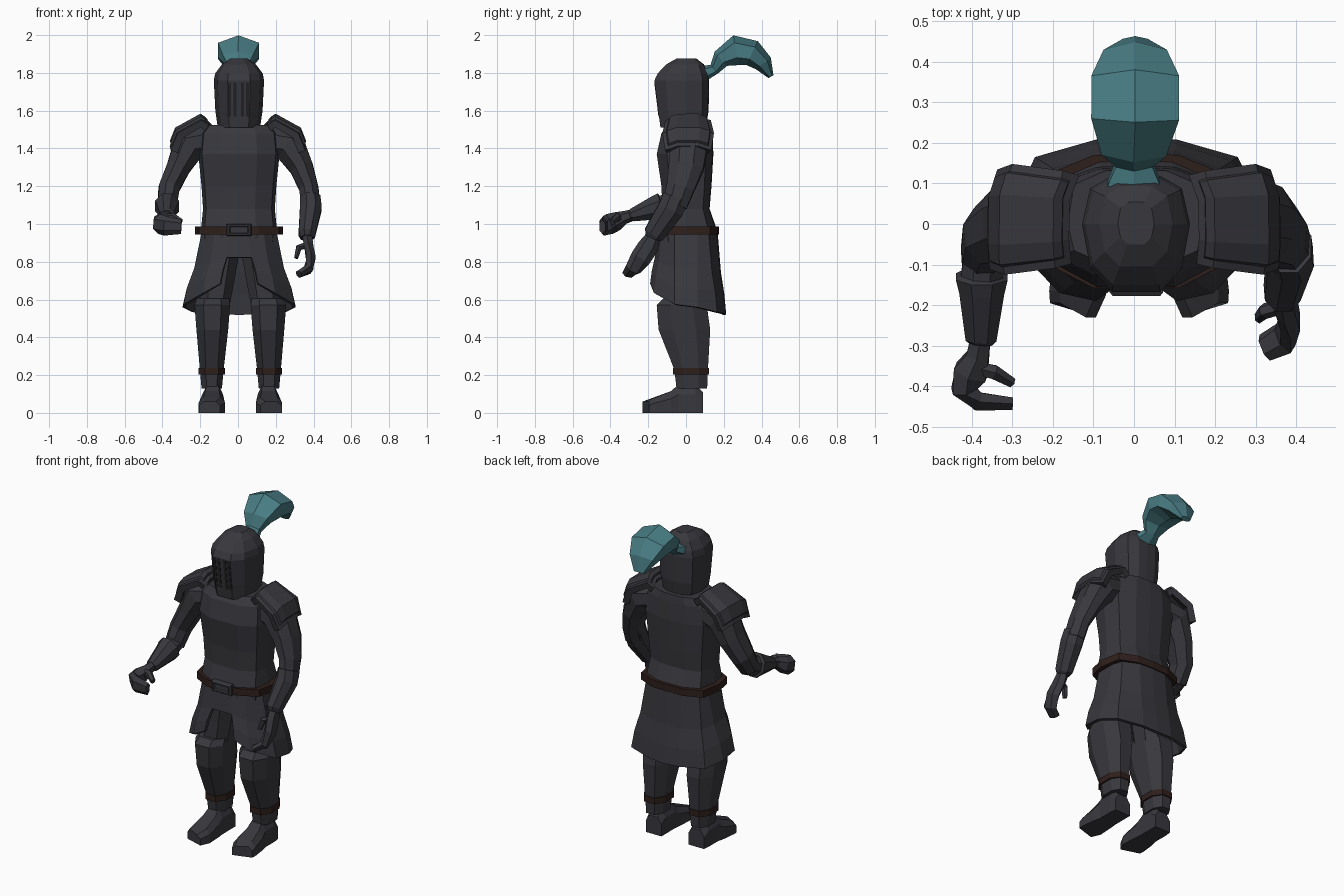
import bpy, bmesh
from math import sin, cos, pi
from mathutils import Vector

cube = bpy.data.objects.get("Cube")
if cube:
    bpy.data.objects.remove(cube)


def material(name, rgb):
    m = bpy.data.materials.new(name)
    m.use_nodes = True
    color = (*rgb, 1)
    m.diffuse_color = color
    m.node_tree.nodes["Principled BSDF"].inputs["Base Color"].default_value = color
    return m


STEEL = material("dark steel", (.040, .039, .047))
LEATHER = material("brown leather", (.028, .014, .0115))
TEAL = material("teal feather", (.064, .2, .225))
SHADOW = material("slit black", (.016, .016, .018))


def finish(name, bm, mat):
    mesh = bpy.data.meshes.new(name)
    bm.to_mesh(mesh)
    bm.free()
    mesh.materials.append(mat)
    ob = bpy.data.objects.new(name, mesh)
    bpy.context.collection.objects.link(ob)
    return ob


def loft(name, rings, mat):
    """Skin closed rings with equal point counts and cap both ends."""
    bm = bmesh.new()
    rows = [[bm.verts.new(p) for p in r] for r in rings]
    n = len(rows[0])
    for a, b in zip(rows, rows[1:]):
        for i in range(n):
            j = (i + 1) % n
            bm.faces.new((a[i], a[j], b[j], b[i]))
    bm.faces.new(rows[0])
    bm.faces.new(rows[-1])
    bmesh.ops.recalc_face_normals(bm, faces=bm.faces)
    return finish(name, bm, mat)


def tube(name, path, mat=STEEL, up=(0, 0, 1), n=6, turn=pi / 2):
    """Path entries are x, y, z, half width, half height."""
    pts = [Vector(p[:3]) for p in path]
    rings = []
    for i, (c, p) in enumerate(zip(pts, path)):
        t = (pts[min(i + 1, len(pts) - 1)] - pts[max(i - 1, 0)]).normalized()
        side = t.cross(Vector(up)).normalized()
        top = side.cross(t)
        angles = [turn + 2 * pi * k / n for k in range(n)]
        rings.append([c + side * cos(a) * p[3] + top * sin(a) * p[4] for a in angles])
    return loft(name, rings, mat)


def section(w, front, back, z, corner, cx=.005):
    """Body cross-section with a flat front and a gentle back ridge."""
    half = [(.45, front), (corner, front * .65), (1, 0), (corner, back * .72), (.45, back * .97)]
    mirrored = [(-x, y) for x, y in reversed(half)]
    return [(cx + w * x, y, z) for x, y in half + [(0, back)] + mirrored]


def body(name, rows, mat=STEEL, corner=.91):
    return loft(name, [section(*r, corner) for r in rows], mat)


# Helmet with visor slits
body("helmet", [(.112, -.135, .105, 1.51), (.125, -.147, .12, 1.6), (.133, -.167, .122, 1.76),
                (.126, -.15, .115, 1.797), (.09, -.105, .095, 1.845), (.045, -.05, .055, 1.876)], corner=.85)
for i, x in enumerate((-.044, -.017, .025, .05)):
    rings = [[(x + dx, y + dy, z) for dx, dy in ((-.008, 0), (.008, 0), (.008, .006), (-.008, .006))]
             for y, z in ((-.146, 1.57), (-.168, 1.75))]
    loft(f"visor_slit_{i + 1}", rings, SHADOW)

# Plume
tube("plume", [(0, .10, 1.80, .075, .04), (0, .15, 1.82, .052, .03), (0, .185, 1.875, .092, .05),
               (.003, .265, 1.92, .125, .08), (.003, .35, 1.905, .125, .07), (.003, .41, 1.85, .09, .05),
               (.003, .45, 1.78, .035, .015)], TEAL)

# Torso, belt and buckle
body("torso", [(.195, -.14, .15, .88), (.2, -.15, .16, .98), (.19, -.125, .125, 1.08),
               (.198, -.13, .135, 1.2), (.215, -.155, .145, 1.37), (.205, -.13, .14, 1.48),
               (.168, -.1, .135, 1.525)])
body("belt", [(.232, -.158, .175, .945), (.232, -.158, .175, .988)], LEATHER)
rings = [[(.006 + sx * w, y, .968 + sz * h) for sx, sz in ((-1, -1), (1, -1), (1, 1), (-1, 1))]
         for w, h, y in ((.066, .032, -.14), (.066, .032, -.168), (.058, .026, -.178),
                         (.05, .019, -.178), (.045, .015, -.168))]
loft("buckle", rings, STEEL)

# Flared skirt, open at the front below the waist
top = [(.045, -.15), (.13, -.13), (.2, -.06), (.2, .06), (.18, .12), (.09, .163), (0, .168)]
hem = [(.10, -.19, .685), (.19, -.17, .635), (.295, -.06, .575), (.3, .06, .56), (.25, .165, .535),
       (.10, .208, .525), (0, .213, .52)]


def skirt_row(t, spread):
    row = [(a[0] + (b[0] - a[0]) * spread, a[1] + (b[1] - a[1]) * spread, .95 + (b[2] - .95) * t)
           for a, b in zip(top, hem)]
    return [(.006 + x, y, z) for x, y, z in row + [(-x, y, z) for x, y, z in row[-2::-1]]]


bm = bmesh.new()
rows = [[bm.verts.new(p) for p in skirt_row(*ts)] for ts in ((0, 0), (.48, .38), (.75, .78), (1, 1))]
for k, (a, b) in enumerate(zip(rows, rows[1:])):
    for i in range(len(a) - 1):
        bm.faces.new((a[i], a[i + 1], b[i + 1], b[i]))
    if k == 0:
        bm.faces.new((a[-1], a[0], b[0], b[-1]))
bmesh.ops.recalc_face_normals(bm, faces=bm.faces)
skirt = finish("skirt", bm, STEEL)
skirt.modifiers.new("thickness", "SOLIDIFY").thickness = .018


def leg_ring(cx, rx, front, back, z, s, dx):
    cy, ry = (front + back) / 2, (back - front) / 2
    shape = ((.5, -1), (1, -.45), (1, .45), (.5, 1), (-.5, 1), (-1, .45), (-1, -.45), (-.5, -1))
    return [(s * (cx + rx * x) + dx, cy + ry * y, z) for x, y in shape]


# Legs, boots and shoulder plates; the stance is shifted slightly sideways
for s, side, dx in ((1, "left", .004), (-1, "right", .021)):
    def leg(name, rows, mat=STEEL):
        loft(f"{side}_{name}", [leg_ring(*r, s, dx) for r in rows], mat)

    leg("thigh", [(.105, .1, -.11, .11, .9), (.13, .09, -.1, .11, .7), (.15, .075, -.1, .1, .52)])
    leg("greave", [(.154, .086, -.12, .09, .605), (.157, .094, -.155, .11, .57), (.157, .084, -.145, .128, .44),
                   (.16, .063, -.062, .116, .23), (.16, .054, -.05, .112, .13)])
    leg("ankle_strap", [(.16, .07, -.068, .121, .202), (.16, .07, -.068, .121, .238)], LEATHER)
    # Boot sections run heel to toe; the outer toe is swept back
    boot = [(.09, .1, .205, .11, 0), (.05, .1, .21, .15, 0), (-.04, .1, .21, .15, 0), (-.08, .095, .22, .115, 0),
            (-.175, .09, .23, .08, .01), (-.23, .115, .228, .06, .035)]
    rings = [[(s * x + dx, y + back, z) for x, back, z in
              ((x0, 0, 0), (x1, k, 0), (x1, k, h * .65), (x1 - .025, k, h), (x0 + .025, 0, h), (x0, 0, h * .65))]
             for y, x0, x1, h, k in boot]
    loft(f"{side}_boot", rings, STEEL)

    # Shoulder plate: an arch that narrows toward the neck
    arch = [(.16, 1.545, .8), (.2, 1.572, .88), (.325, 1.503, 1), (.362, 1.412, .9)]
    bm = bmesh.new()
    rows = [[bm.verts.new((s * (x + shift), .01 + y * wide, z - drop)) for x, z, wide in arch]
            for y, drop, shift in ((-.135, .022, -.006), (-.06, 0, 0), (.06, 0, -.002), (.138, .022, -.025))]
    for a, b in zip(rows, rows[1:]):
        for i in range(len(arch) - 1):
            bm.faces.new((a[i], a[i + 1], b[i + 1], b[i]))
    bmesh.ops.recalc_face_normals(bm, faces=bm.faces)
    bm.normal_update()
    if sum(f.normal.z for f in bm.faces) < 0:
        bmesh.ops.reverse_faces(bm, faces=bm.faces)
        bm.normal_update()
    # Raised centre panel inside a border
    panel = bm.faces[:]
    bmesh.ops.inset_region(bm, faces=panel, thickness=.02, use_boundary=True, use_even_offset=True)
    bm.normal_update()
    bmesh.ops.inset_region(bm, faces=panel, thickness=.008, depth=.01, use_boundary=True, use_even_offset=True)
    plate = finish(f"{side}_shoulder_plate", bm, STEEL)
    plate.modifiers.new("thickness", "SOLIDIFY").thickness = .04

# Left arm, hanging
FWD = (0, -1, 0)
tube("left_upper_arm", [(.17, .02, 1.44, .09, .09), (.27, .015, 1.42, .1, .11), (.335, .0, 1.3, .068, .1),
                        (.375, -.03, 1.19, .055, .08), (.385, -.06, 1.1, .055, .07)], up=FWD, n=8, turn=pi / 8)
tube("left_forearm", [(.383, -.055, 1.14, .058, .075), (.385, -.08, 1.08, .062, .075), (.365, -.17, .945, .048, .06),
                      (.365, -.18, .925, .036, .04)], up=FWD, n=8, turn=pi / 8)
tube("left_hand", [(.365, -.165, .95, .03, .035), (.375, -.20, .88, .028, .055), (.385, -.24, .82, .028, .055),
                   (.372, -.28, .76, .027, .045), (.322, -.305, .735, .022, .035)], up=FWD)
tube("left_thumb", [(.37, -.2, .89, .02, .02), (.322, -.215, .875, .018, .02), (.308, -.23, .82, .012, .016)], up=FWD)

# Right arm, reaching forward
tube("right_upper_arm", [(-.17, .02, 1.44, .09, .09), (-.26, .015, 1.42, .1, .11), (-.315, .0, 1.3, .068, .1),
                         (-.365, -.03, 1.19, .06, .08), (-.375, -.08, 1.1, .055, .062)], up=FWD, n=8, turn=pi / 8)
tube("right_forearm", [(-.37, -.05, 1.12, .05, .055), (-.375, -.125, 1.097, .055, .06), (-.375, -.13, 1.095, .069, .076),
                       (-.375, -.165, 1.085, .06, .068), (-.377, -.285, 1.047, .041, .037),
                       (-.378, -.295, 1.045, .03, .03)], n=8, turn=pi / 8)
tube("right_hand", [(-.378, -.28, 1.048, .028, .03), (-.385, -.325, 1.035, .032, .035), (-.402, -.365, 1.015, .048, .05),
                    (-.418, -.405, 1.0, .036, .055), (-.385, -.437, .99, .026, .052), (-.30, -.443, .985, .018, .038)])
tube("right_thumb", [(-.39, -.355, 1.03, .018, .022), (-.345, -.365, 1.035, .02, .024),
                     (-.302, -.39, 1.01, .014, .018)])
